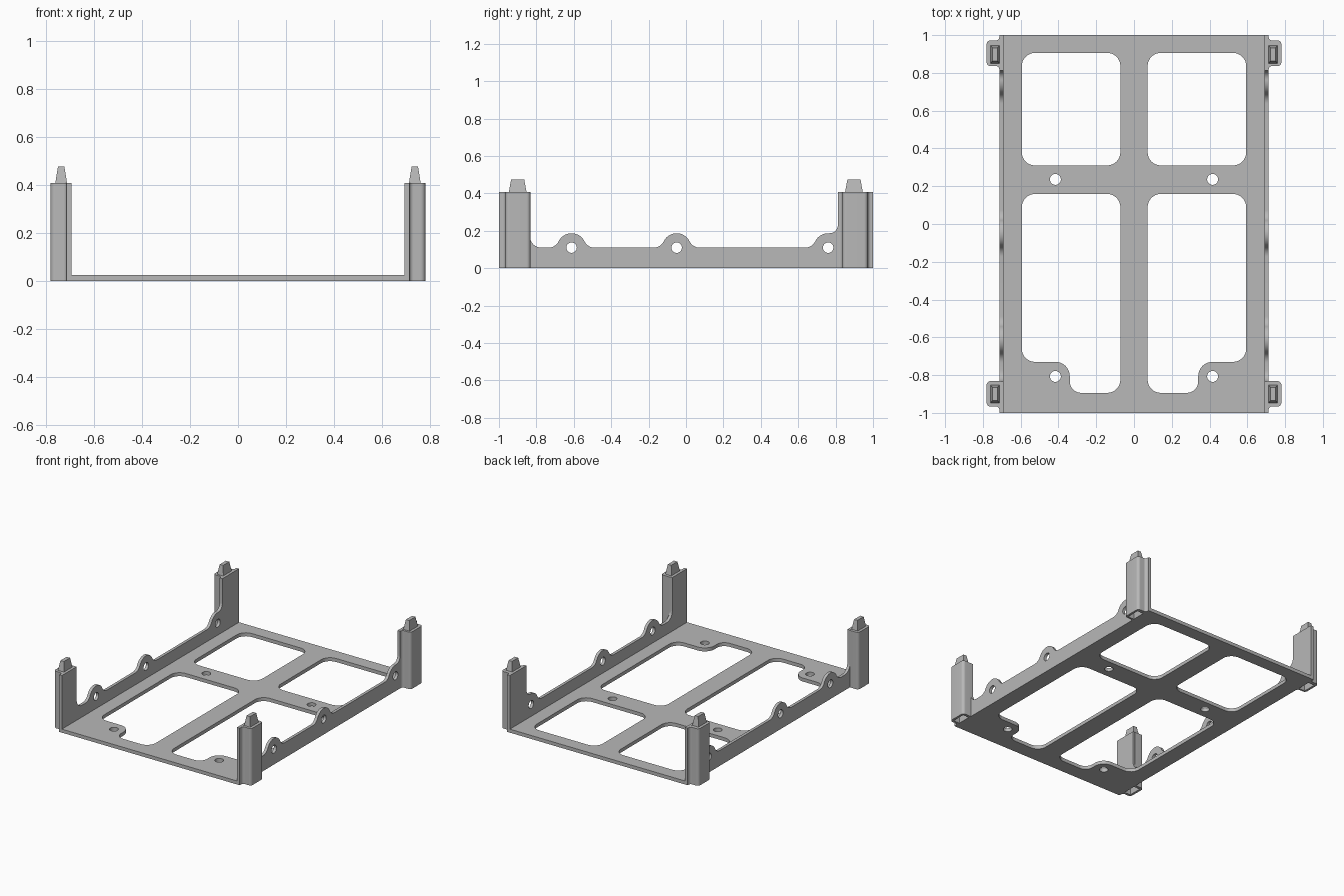
import bpy, bmesh, math
from mathutils import Matrix, Vector

if "Cube" in bpy.data.objects:
    bpy.data.objects.remove(bpy.data.objects["Cube"])

grey = bpy.data.materials.new("light grey plastic")
grey.use_nodes = True
GREY = (0.48, 0.48, 0.48, 1)
grey.diffuse_color = GREY
grey.node_tree.nodes["Principled BSDF"].inputs["Base Color"].default_value = GREY


def arc(cx, cy, r, a0, a1, n=10):
    angles = [math.radians(a0 + (a1 - a0) * i / n) for i in range(n + 1)]
    return [(cx + r * math.cos(a), cy + r * math.sin(a)) for a in angles]


def circle(cx, cy, r):
    return arc(cx, cy, r, 0, 345, 23)


def rounded(corners, n=8):
    """Polygon of (x, y, radius) corners with each corner turned into an arc."""
    out = []
    for i, (x, y, r) in enumerate(corners):
        p = Vector((x, y))
        if r == 0:
            out.append((x, y))
            continue
        a = (Vector(corners[i - 1][:2]) - p).normalized()
        b = (Vector(corners[(i + 1) % len(corners)][:2]) - p).normalized()
        half = a.angle(b) / 2
        centre = p + (a + b).normalized() * (r / math.sin(half))
        start = p + a * (r / math.tan(half)) - centre
        end = p + b * (r / math.tan(half)) - centre
        sweep = math.atan2(start.x * end.y - start.y * end.x, start.dot(end))
        for k in range(n + 1):
            q = centre + Matrix.Rotation(sweep * k / n, 2) @ start
            out.append((q.x, q.y))
    return out


def add_mesh(name, mesh, bm):
    bmesh.ops.recalc_face_normals(bm, faces=bm.faces)
    bm.to_mesh(mesh)
    bm.free()
    mesh.materials.clear()
    mesh.materials.append(grey)
    obj = bpy.data.objects.new(name, mesh)
    bpy.context.collection.objects.link(obj)
    return obj


def extrude(name, loops, thickness, matrix):
    """Solid from a filled outline; further loops become holes."""
    curve = bpy.data.curves.new(name + "_outline", "CURVE")
    curve.dimensions = "2D"
    curve.fill_mode = "BOTH"
    curve.extrude = thickness / 2
    for loop in loops:
        spline = curve.splines.new("POLY")
        spline.points.add(len(loop) - 1)
        for point, (x, y) in zip(spline.points, loop):
            point.co = (x, y, 0, 1)
        spline.use_cyclic_u = True
    temp = bpy.data.objects.new(name + "_outline", curve)
    bpy.context.collection.objects.link(temp)
    graph = bpy.context.evaluated_depsgraph_get()
    mesh = bpy.data.meshes.new_from_object(temp.evaluated_get(graph))
    bpy.data.objects.remove(temp)
    bpy.data.curves.remove(curve)
    mesh.transform(matrix)
    bm = bmesh.new()
    bm.from_mesh(mesh)
    bmesh.ops.remove_doubles(bm, verts=bm.verts, dist=0.0002)
    return add_mesh(name, mesh, bm)


def frustum(name, cx, cy, z0, z1, base, top):
    bm = bmesh.new()
    bmesh.ops.create_cube(bm, size=2)
    for v in bm.verts:
        hx, hy = top if v.co.z > 0 else base
        v.co = (cx + v.co.x * hx, cy + v.co.y * hy, z1 if v.co.z > 0 else z0)
    return add_mesh(name, bpy.data.meshes.new(name), bm)


def smooth(obj):
    bpy.ops.object.select_all(action="DESELECT")
    obj.select_set(True)
    bpy.context.view_layer.objects.active = obj
    bpy.ops.object.shade_smooth_by_angle(angle=math.radians(35))


# Base plate with four windows and four screw holes
IN, OUT, TALL = 0.692, 0.713, 0.408
back_window = rounded([(0.072, 0.31, 0.07), (0.594, 0.31, 0.07),
                       (0.594, 0.906, 0.07), (0.072, 0.906, 0.07)])
front_window = rounded([(0.072, 0.159, 0.07), (0.594, 0.159, 0.07),
                        (0.594, -0.73, 0.07), (0.34, -0.73, 0.075),
                        (0.34, -0.894, 0.06), (0.072, -0.894, 0.07)])
plate = [[(-IN, -1), (IN, -1), (IN, 1), (-IN, 1)]]
for s in (-1, 1):
    plate += [[(s * x, y) for x, y in w] for w in (back_window, front_window)]
    plate += [circle(s * 0.416, y, 0.029) for y in (0.236, -0.807)]
smooth(extrude("base_plate", plate, 0.025, Matrix.Translation((0, 0, 0.0125))))

# Side wall profile (y, z): tall ends, low rail and rounded ears with holes
RAIL, EAR, FILLET = 0.11, 0.077, 0.06
reach = math.sqrt((EAR + FILLET) ** 2 - FILLET ** 2)
lean = math.degrees(math.atan2(FILLET, reach))
ears = (-0.612, -0.05, 0.76)
wall = [(-1, 0), (-1, TALL), (-0.834, TALL)]
wall += arc(-0.834 + FILLET, RAIL + FILLET, FILLET, 180, 270)
for c in ears:
    last = c == ears[-1]
    wall += arc(c - reach, RAIL + FILLET, FILLET, -90, -lean)
    wall += arc(c, RAIL, EAR, 180 - lean, 87 if last else lean, 16)[1:]
    if not last:
        wall += arc(c + reach, RAIL + FILLET, FILLET, 180 + lean, 270)[1:]
wall += arc(0.767, 0.232, 0.045, 267, 360)[1:]
wall += [(0.812, TALL), (1, TALL), (1, 0)]
holes = [circle(c, RAIL, 0.028) for c in ears]
upright = Matrix(((0, 0, 1, 0), (1, 0, 0, 0), (0, 1, 0, 0), (0, 0, 0, 1)))

# Corner post cross-sections, fused into the side wall
back_post = rounded([(0.705, 0.815, 0), (OUT, 0.815, 0), (OUT, 0.836, 0.018),
                     (0.78, 0.836, 0.02), (0.78, 0.972, 0.02),
                     (OUT, 0.972, 0.018), (OUT, 0.995, 0), (0.705, 0.995, 0)])
front_post = rounded([(0.705, -0.832, 0), (0.78, -0.832, 0.02),
                      (0.78, -0.966, 0.02), (OUT, -0.966, 0.018),
                      (OUT, -0.995, 0), (0.705, -0.995, 0)])

for s, side in ((1, "left"), (-1, "right")):
    place = Matrix.Translation((s * (IN + OUT) / 2, 0, 0)) @ upright
    smooth(extrude(side + "_wall", [wall] + holes, OUT - IN, place))
    for end, section, y in (("front", front_post, -0.9), ("back", back_post, 0.898)):
        label = end + "_" + side
        height = TALL - 0.001
        post = extrude(label + "_post", [[(s * px, py) for px, py in section]],
                       height, Matrix.Translation((0, 0, height / 2)))
        # Tapered socket under the post
        cutter = frustum("socket_cutter", s * 0.739, y, -0.01, 0.08,
                         (0.026, 0.05), (0.015, 0.037))
        cutter.hide_render = True
        cut = post.modifiers.new("socket", "BOOLEAN")
        cut.operation = "DIFFERENCE"
        cut.object = cutter
        bpy.context.view_layer.objects.active = post
        bpy.ops.object.modifier_apply(modifier=cut.name)
        bpy.data.objects.remove(cutter)
        smooth(post)
        # Tapered peg on top
        frustum(label + "_peg", s * 0.736, y, TALL - 0.005, 0.475,
                (0.025, 0.048), (0.0135, 0.035))
